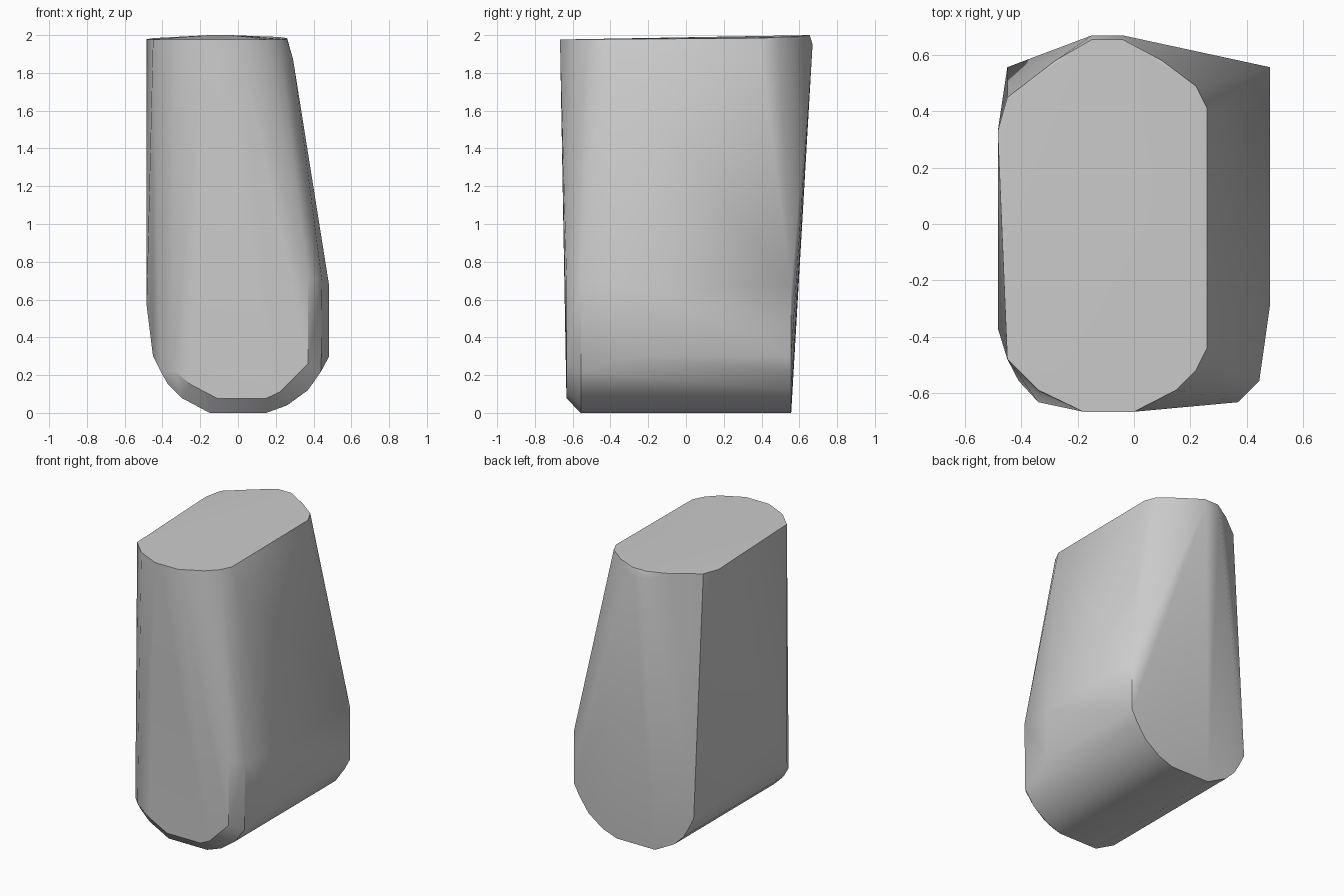
import bpy
import bmesh
import math

cube = bpy.data.objects.get("Cube")
if cube:
    bpy.data.objects.remove(cube, do_unlink=True)

grey = bpy.data.materials.new("plain_grey")
grey.use_nodes = True
colour = (0.6, 0.6, 0.6, 1)
grey.diffuse_color = colour
grey.node_tree.nodes["Principled BSDF"].inputs["Base Color"].default_value = colour

points = []


def ring_xz(y, profile):
    points.extend((x, y, z) for x, z in profile)


def ring_xy(z, profile):
    points.extend((x, y, z) for x, y in profile)


# Rounded underside, shared by the back face and the front chamfer
keel = [(-.41, .22), (-.37, .15), (-.3, .08), (-.15, 0),
        (.15, 0), (.26, .04), (.37, .12), (.44, .22)]
ring_xz(.557, keel + [(-.45, .3), (.483, .3), (.483, .67)])
ring_xz(-.557, keel + [(.445, .7)])

# Front face
ring_xz(-.633, [(-.34, .225), (-.25, .15), (-.11, .077), (.15, .077),
                (.22, .11), (.37, .26), (.37, .72)])

# Side bulges
ring_xz(-.29, [(.483, .3), (.483, .67)])
points += [(-.45, -.48, .3), (-.484, -.37, .57)]

# Slanted cap with a low lip round it
ring_xy(1.978, [(-.484, .33), (-.45, -.48), (-.34, -.59), (-.18, -.667),
                (0, -.667), (.15, -.59), (.22, -.52), (.26, -.44)])
ring_xy(1.984, [(.26, .41), (-.45, .45)])
ring_xy(1.99, [(.22, .49), (-.28, .58), (.1, .58)])
ring_xy(2, [(-.15, .655), (-.04, .655)])
ring_xy(1.95, [(-.15, .67), (-.04, .67)])
ring_xy(1.87, [(.292, .4), (.292, -.43)])

# Wrap the sections in one closed skin
bm = bmesh.new()
for p in points:
    bm.verts.new(p)
hull = bmesh.ops.convex_hull(bm, input=bm.verts[:])
loose = [v for v in bm.verts if not v.link_faces]
bmesh.ops.delete(bm, geom=loose, context='VERTS')
bmesh.ops.dissolve_limit(bm, angle_limit=math.radians(1),
                         verts=bm.verts[:], edges=bm.edges[:])
bmesh.ops.recalc_face_normals(bm, faces=bm.faces[:])
mesh = bpy.data.meshes.new("rounded_block")
bm.to_mesh(mesh)
bm.free()
mesh.materials.append(grey)
block = bpy.data.objects.new("rounded_block", mesh)
bpy.context.collection.objects.link(block)

# Soft shading with crisp rims
bpy.ops.object.select_all(action='DESELECT')
block.select_set(True)
bpy.context.view_layer.objects.active = block
bpy.ops.object.shade_smooth_by_angle(angle=math.radians(30))
